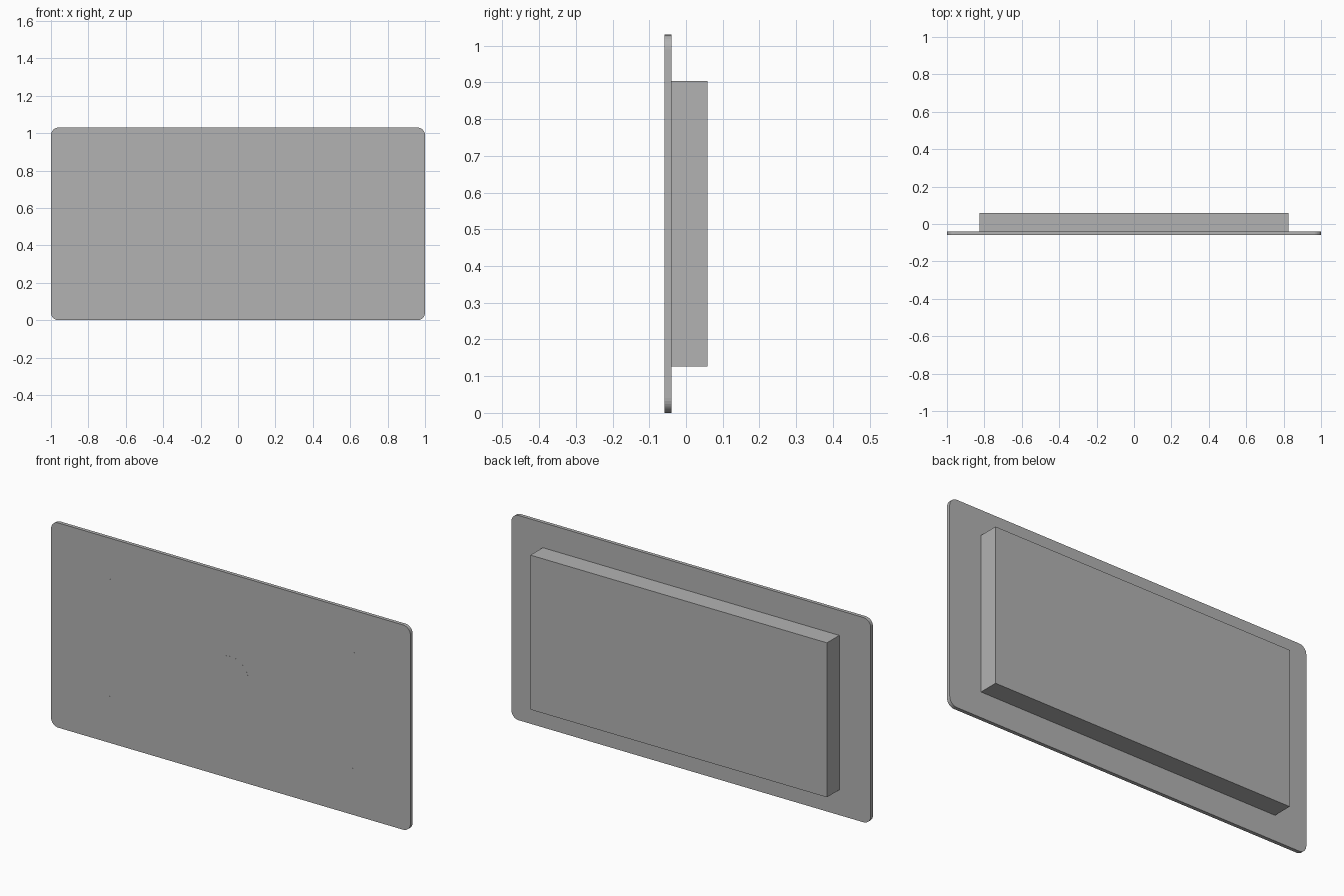
import bpy, bmesh, math

if "Cube" in bpy.data.objects:
    bpy.data.objects.remove(bpy.data.objects["Cube"])

mat = bpy.data.materials.new("plain grey")
mat.diffuse_color = (0.45, 0.45, 0.45, 1)
mat.use_nodes = True
mat.node_tree.nodes["Principled BSDF"].inputs["Base Color"].default_value = mat.diffuse_color

Y_FRONT, Y_PLATE, Y_BACK = -0.058, -0.04, 0.058
HEIGHT, MID = 1.03, 0.515


def prism(name, outline, y0, y1):
    """Extrude an x-z outline from y0 back to y1."""
    bm = bmesh.new()
    face = bm.faces.new([bm.verts.new((x, y0, z)) for x, z in outline])
    ext = bmesh.ops.extrude_face_region(bm, geom=[face])
    verts = [g for g in ext["geom"] if isinstance(g, bmesh.types.BMVert)]
    bmesh.ops.translate(bm, verts=verts, vec=(0, y1 - y0, 0))
    bmesh.ops.recalc_face_normals(bm, faces=bm.faces[:])
    me = bpy.data.meshes.new(name)
    bm.to_mesh(me)
    bm.free()
    me.materials.append(mat)
    ob = bpy.data.objects.new(name, me)
    bpy.context.collection.objects.link(ob)
    return ob


def rounded_rect(w, z0, z1, r, steps=8):
    pts = []
    for i, (cx, cz) in enumerate([(w - r, z1 - r), (r - w, z1 - r),
                                  (r - w, z0 + r), (w - r, z0 + r)]):
        for s in range(steps + 1):
            a = math.pi / 2 * (i + s / steps)
            pts.append((cx + r * math.cos(a), cz + r * math.sin(a)))
    return pts


def rect(x0, x1, z0, z1):
    return [(x0, z0), (x1, z0), (x1, z1), (x0, z1)]


def circle(x, z, r, n=32):
    return [(x + r * math.cos(2 * math.pi * i / n),
             z + r * math.sin(2 * math.pi * i / n)) for i in range(n)]


# Thin rounded front plate and the box behind it
prism("front_plate", rounded_rect(1.0, 0, HEIGHT, 0.04), Y_FRONT, Y_PLATE)
prism("back_box", rect(-0.825, 0.825, 0.127, 0.904), Y_PLATE, Y_BACK)

# Barely raised details on the front: divider line and round markings
prism("divider_line", rect(-0.353, -0.349, 0.015, 1.01), Y_FRONT - 0.0008, Y_FRONT + 0.002)
prism("centre_disc", circle(0, MID, 0.10, 48), Y_FRONT - 0.0004, Y_FRONT + 0.002)
for side, s in (("left", -1), ("right", 1)):
    prism(side + "_disc", circle(s * 0.43, MID, 0.02), Y_FRONT - 0.0004, Y_FRONT + 0.002)
    for level, z in (("upper", 0.81), ("lower", 0.22)):
        prism(f"{side}_{level}_dot", circle(s * 0.675, z, 0.015),
              Y_FRONT - 0.0004, Y_FRONT + 0.002)
